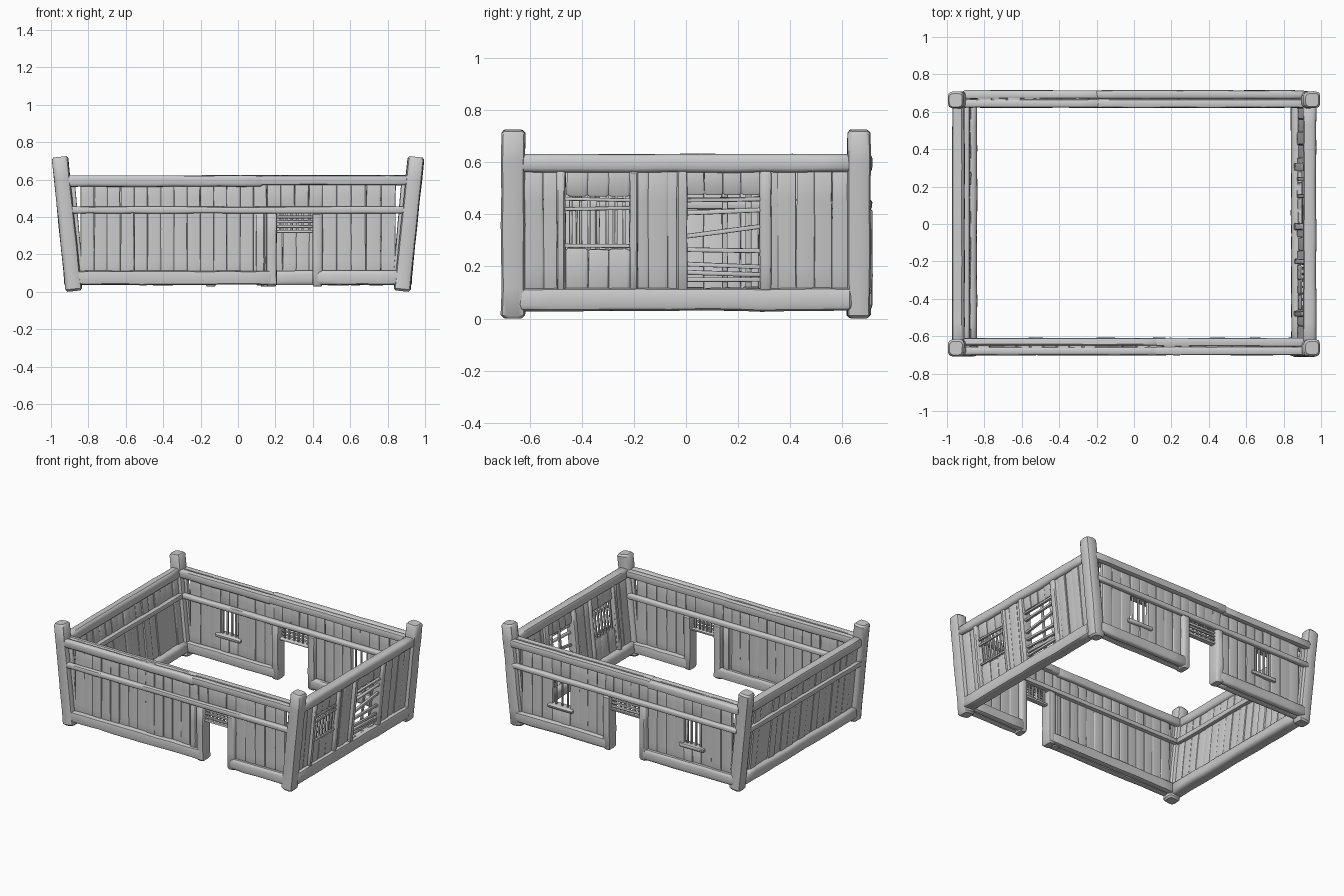
import bpy, bmesh, random
from math import cos, sin, pi, copysign
from mathutils import Vector

if "Cube" in bpy.data.objects:
    bpy.data.objects.remove(bpy.data.objects["Cube"])

random.seed(4)
R = random.uniform

# Wall frames: (u along wall, d outward, z up) -> world; the end walls lean outward
def front(u, d, z): return Vector((u, -0.655 - d, z))
def back(u, d, z): return Vector((u, 0.668 + d, z))
def right(u, d, z): return Vector((0.877 + 0.105 * z + d, u, z))
def left(u, d, z): return Vector((-0.877 - 0.105 * z - d, u, z))


def timber(bm, wall, a, b, w, t, square=0.5, rough=0.05):
    """Hand-hewn piece from a to b: rounded section w (in wall) by t (through wall)."""
    p, q = wall(*a), wall(*b)
    axis = q - p
    n = wall(a[0], a[1] + 1, a[2]) - p
    side = axis.cross(n).normalized()
    n = side.cross(axis).normalized()
    length = axis.length
    chamfer = min(0.25 * min(w, t), 0.012) / length
    k = max(2, int(length / 0.11))
    stops = [(0, 0.78), (chamfer, 1)] + [(i / k, 1) for i in range(1, k)] + [(1 - chamfer, 1), (1, 0.78)]
    sides = 12
    lobes = [1 + R(-rough, rough) for _ in range(sides)]
    rings = []
    for f, s in stops:
        sw, st = s * (1 + R(-rough, rough)), s * (1 + R(-rough, rough))
        off = side * R(-rough, rough) * w * 0.4
        ring = []
        for i in range(sides):
            ang = 2 * pi * (i + 0.5) / sides
            c, d = cos(ang), sin(ang)
            x = copysign(abs(c) ** square, c) * w / 2 * sw * lobes[i]
            y = copysign(abs(d) ** square, d) * t / 2 * st * lobes[i]
            ring.append(bm.verts.new(p + axis * f + off + side * x + n * y))
        rings.append(ring)
    for r0, r1 in zip(rings, rings[1:]):
        for i in range(sides):
            j = (i + 1) % sides
            bm.faces.new((r0[i], r0[j], r1[j], r1[i]))
    bm.faces.new(rings[0][::-1])
    bm.faces.new(rings[-1])


def part(name, wall, pieces, square=0.5, rough=0.05):
    bm = bmesh.new()
    for a, b, w, t in pieces:
        timber(bm, wall, a, b, w, t, square, rough)
    bmesh.ops.recalc_face_normals(bm, faces=bm.faces)
    me = bpy.data.meshes.new(name)
    bm.to_mesh(me)
    bm.free()
    ob = bpy.data.objects.new(name, me)
    bpy.context.collection.objects.link(ob)
    bpy.ops.object.select_all(action='DESELECT')
    ob.select_set(True)
    bpy.context.view_layer.objects.active = ob
    bpy.ops.object.shade_smooth_by_angle(angle=0.7)


def planks(name, wall, spans, t=0.03):
    """spans: (u0, u1, [(z0, z1), ...]) filled with upright boards."""
    out = []
    for u0, u1, zs in spans:
        n = max(1, round((u1 - u0) / 0.071))
        w = (u1 - u0) / n
        for i in range(n):
            u = u0 + w * (i + 0.5)
            for z0, z1 in zs:
                d = R(-0.004, 0.004)
                out.append(((u, d, z0), (u + R(-0.003, 0.003), d, z1 + R(-0.006, 0.004)), w * 1.02, t))
    part(name, wall, out, 0.25, 0.03)


def across(u0, u1, z, w, t, ds=(0,), tilt=0):
    return [((u0, d, z), (u1, d, z + tilt), w, t) for d in ds]


def upright(u, z0, z1, w, t, d=0):
    return [((u, d, z0), (u, d, z1), w, t)]


def grille(u0, u1, z0, z1, nu, zs, w=0.012):
    """Loose lattice of sticks."""
    out = []
    for i in range(nu):
        u = u0 + (u1 - u0) * (i + 0.5) / nu
        out += upright(u + R(-0.006, 0.006), z0, z1, w, 0.014)
    for z in zs:
        out += across(u0 - 0.01, u1 + 0.01, z, w * 1.2, 0.014, (0.012,), R(-0.006, 0.006))
    return out


# Leaning corner posts
for wall, side in ((left, 'left'), (right, 'right')):
    for y, end in ((-0.663, 'front'), (0.663, 'back')):
        part(f'{end}_{side}_post', wall, upright(y, 0.004, 0.722, 0.092, 0.09), 0.55, 0.03)

# Long walls: doubled beams and rails inside and out, sills broken at the doorway
FULL, OVER, LOW = (0.05, 0.612), (0.42, 0.612), (0.05, 0.22)
both = (0.024, -0.024)
for wall, name, d0, d1 in ((front, 'front', 0.18, 0.425), (back, 'back', -0.145, 0.145)):
    part(name + '_sill_beams', wall,
         across(-0.87, d0, 0.075, 0.075, 0.046, both) + across(d1, 0.87, 0.075, 0.075, 0.046, both))
    part(name + '_middle_rails', wall, across(-0.9, 0.9, 0.438, 0.036, 0.036, (0.028, -0.028)))
    j = 0.11 if name == 'front' else -0.2
    part(name + '_top_beams', wall,
         across(-0.915, j + 0.02, 0.592, 0.058, 0.044, both) +
         across(j, 0.915, 0.597, 0.054, 0.046, both))
    part(name + '_door_jambs', wall, upright(d0, 0.03, 0.425, 0.055, 0.09) + upright(d1, 0.03, 0.425, 0.055, 0.09), 0.35)
    part(name + '_door_lattice', wall, grille(d0, d1, 0.315, 0.43, 8, (0.35, 0.375, 0.4)) +
         across(d0, d1, 0.323, 0.018, 0.04))
    # boards following the lean of the posts
    part(name + '_end_boards', wall,
         [((s * 0.855, 0, 0.05), (s * 0.905, 0, 0.61), 0.06, 0.026) for s in (-1, 1)], 0.25, 0.03)

planks('front_planks', front, [(-0.84, 0.155, [FULL]), (0.155, 0.45, [OVER]), (0.45, 0.84, [FULL])])
part('front_door_side_board', front, upright(0.12, 0.035, 0.42, 0.05, 0.06), 0.3)
planks('back_planks', back, [
    (-0.84, -0.6, [FULL]), (-0.6, -0.46, [LOW, OVER]), (-0.46, -0.17, [FULL]), (-0.17, 0.17, [OVER]),
    (0.17, 0.45, [FULL]), (0.45, 0.6, [LOW, OVER]), (0.6, 0.84, [FULL])])

# Back windows: upright bars and projecting sills
for u, name, n in ((-0.53, 'left', 4), (0.525, 'right', 3)):
    part(f'back_{name}_window_bars', back, grille(u - 0.07, u + 0.07, 0.21, 0.43, n, ()))
    part(f'back_{name}_window_sill', back, across(u - 0.1, u + 0.1, 0.222, 0.026, 0.075))

# End walls
for wall, name in ((left, 'left'), (right, 'right')):
    part(name + '_sill_beam', wall, across(-0.64, 0.64, 0.073, 0.085, 0.09))
    part(name + '_top_beam', wall, across(-0.64, 0.64, 0.595, 0.072, 0.068))
WHOLE = (0.07, 0.585)
planks('left_planks', left, [(-0.63, 0.63, [WHOLE])])
part('left_middle_rails', left, across(-0.64, 0.64, 0.438, 0.038, 0.036, (0.026, -0.026)))
planks('right_planks', right, [
    (-0.63, -0.46, [WHOLE]), (-0.46, -0.215, [(0.07, 0.27), (0.47, 0.585)]), (-0.215, 0.0, [WHOLE]),
    (0.0, 0.285, [(0.07, 0.12), (0.475, 0.585)]), (0.285, 0.63, [WHOLE])])
part('right_wall_uprights', right, [p for u, w in ((-0.48, 0.034), (-0.2, 0.03), (-0.015, 0.04), (0.305, 0.045))
                                    for p in upright(u, 0.1, 0.57, w, 0.065)], 0.35)
# Small window lattice
part('right_small_window_lattice', right, grille(-0.46, -0.215, 0.26, 0.48, 7, (0.28, 0.42, 0.46)))
# Large window with crooked slats
slats = [(0.15, 0.0), (0.178, -0.01), (0.21, -0.012), (0.265, -0.005), (0.315, 0.04), (0.405, 0.012), (0.455, 0.004)]
part('right_large_window_slats', right,
     [p for z, k in slats for p in across(-0.005, 0.295, z, 0.018, 0.02, (0.012,), k)] +
     upright(0.15, 0.1, 0.48, 0.022, 0.014, -0.01) + upright(0.24, 0.1, 0.48, 0.022, 0.014, -0.01))
